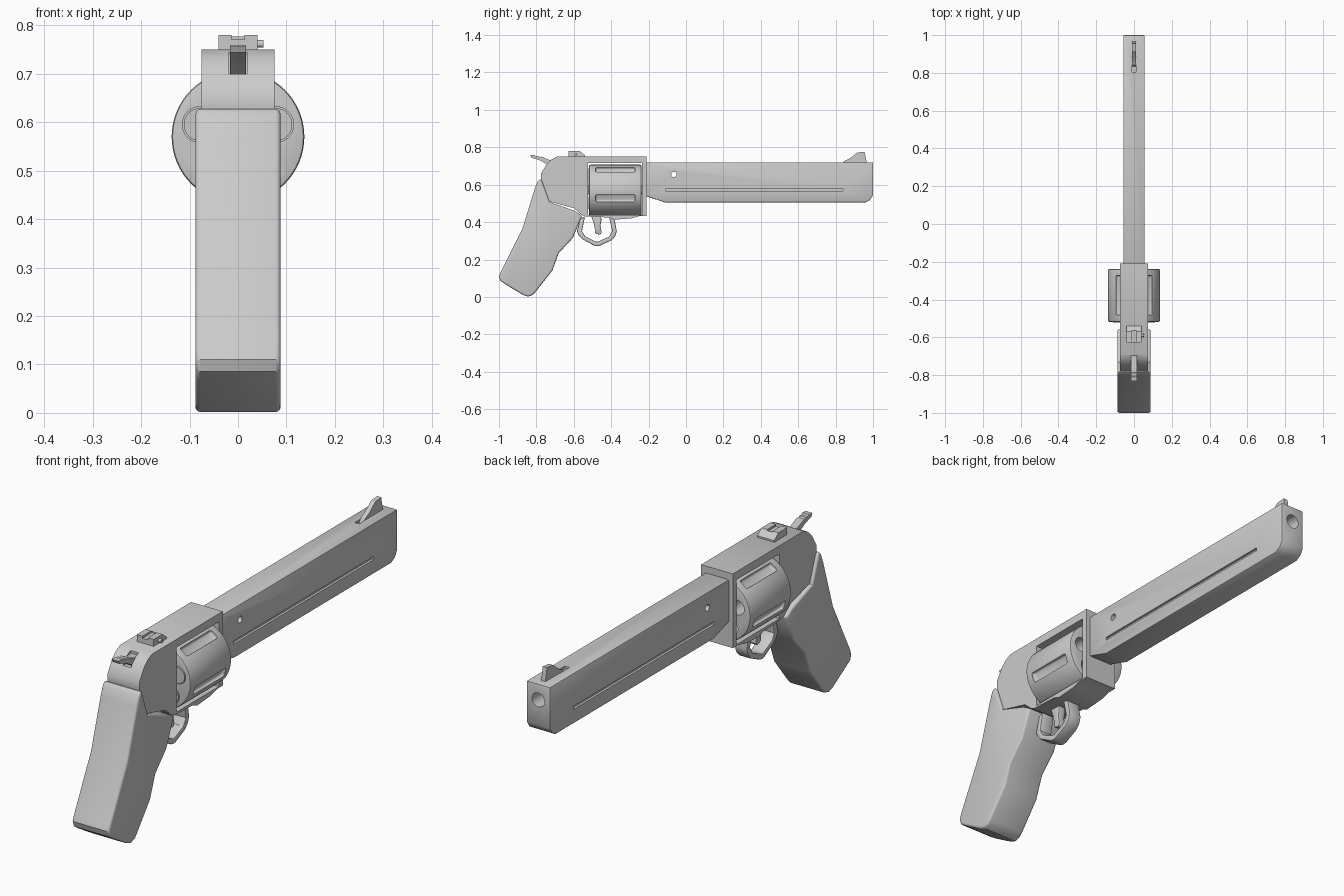
import bpy, bmesh
from math import pi, sin, cos, radians

if "Cube" in bpy.data.objects:
    bpy.data.objects.remove(bpy.data.objects["Cube"])


def finish(ob, bevel=0, segs=2, limit=50):
    bpy.ops.object.select_all(action='DESELECT')
    ob.select_set(True)
    bpy.context.view_layer.objects.active = ob
    if bevel:
        m = ob.modifiers.new("bevel", 'BEVEL')
        m.width, m.segments = bevel, segs
        m.limit_method, m.angle_limit = 'ANGLE', radians(limit)
        bpy.ops.object.modifier_apply(modifier=m.name)
    return ob


def prism(name, pts, hw, x=0, bevel=0, segs=2, limit=50):
    """Side profile of (y, z) points, extruded across x."""
    bm = bmesh.new()
    face = bm.faces.new([bm.verts.new((x - hw, y, z)) for y, z in pts])
    ext = bmesh.ops.extrude_face_region(bm, geom=[face])
    verts = [v for v in ext['geom'] if isinstance(v, bmesh.types.BMVert)]
    bmesh.ops.translate(bm, vec=(2 * hw, 0, 0), verts=verts)
    bmesh.ops.recalc_face_normals(bm, faces=bm.faces)
    me = bpy.data.meshes.new(name)
    bm.to_mesh(me)
    bm.free()
    ob = bpy.data.objects.new(name, me)
    bpy.context.collection.objects.link(ob)
    return finish(ob, bevel, segs, limit)


def box(name, x, y, z, **kw):
    """Box from (min, max) pairs."""
    pts = [(y[0], z[0]), (y[1], z[0]), (y[1], z[1]), (y[0], z[1])]
    return prism(name, pts, (x[1] - x[0]) / 2, (x[0] + x[1]) / 2, **kw)


def rod(name, r, length, loc, axis='Y', n=32, bevel=0):
    rot = (pi / 2, 0, 0) if axis == 'Y' else (0, pi / 2, 0)
    bpy.ops.mesh.primitive_cylinder_add(vertices=n, radius=r, depth=length,
                                        location=loc, rotation=rot)
    ob = bpy.context.object
    ob.name = name
    return finish(ob, bevel)


def cut(ob, cutter):
    cutter.hide_render = True
    finish(ob)
    m = ob.modifiers.new("cut", 'BOOLEAN')
    m.operation, m.solver, m.object = 'DIFFERENCE', 'EXACT', cutter
    bpy.ops.object.modifier_apply(modifier=m.name)
    bpy.data.objects.remove(cutter, do_unlink=True)


# Barrel with bore, cross hole, side grooves and sight slot
barrel = prism("barrel", [(-.22, .72), (1, .72), (1, .545), (.985, .52), (.96, .505),
                          (-.11, .505), (-.22, .54)], .056, bevel=.005)
cut(barrel, rod("bore_cutter", .03, .8, (0, .7, .652)))
cut(barrel, rod("hole_cutter", .014, .3, (0, -.065, .655), 'X', 24))
for s in (-1, 1):
    cut(barrel, box("groove_cutter", (s * .058 - .012, s * .058 + .012),
                    (-.11, .84), (.566, .58)))
cut(barrel, box("sight_slot_cutter", (-.011, .011), (.805, .87), (.708, .75)))
rod("bore_liner", .0305, .01, (0, .9, .652))

# Front sight
prism("front_sight", [(.83, .70), (.845, .725), (.875, .74), (.915, .772), (.955, .776),
                      (.966, .72), (.966, .70)], .010)

# Frame with cylinder window and hammer slot
frame = prism("frame", [(-.21, .75), (-.69, .75), (-.72, .735), (-.745, .71), (-.775, .66),
                        (-.775, .62), (-.73, .51), (-.60, .475), (-.56, .44), (-.54, .43),
                        (-.415, .425), (-.385, .413), (-.29, .42), (-.25, .432),
                        (-.21, .432)], .075)
cut(frame, box("window_cutter", (-.2, .2), (-.525, -.236), (.438, .715)))
cut(frame, box("hammer_slot_cutter", (-.019, .019), (-.85, -.70), (.70, .8)))

# Cylinder: five chambers, with flutes between them
CZ, R, RC = .57, .137, .082
drum = rod("cylinder", R, .28, (0, -.378, CZ), n=64, bevel=.007)
for i in range(5):
    a = radians(18 + 72 * i)
    x, z = RC * cos(a), CZ + RC * sin(a)
    cut(drum, rod("chamber_cutter", .031, .2, (x, -.24, z)))
    ring = rod("rim_recess_cutter", .037, .02, (x, -.518, z))
    cut(drum, ring)
    rod("cartridge_rim", .034, .016, (x, -.513, z))
    f = radians(54 + 72 * i)
    bpy.ops.mesh.primitive_cube_add(
        size=1, location=(R * cos(f), -.378, CZ + R * sin(f)), rotation=(0, pi / 2 - f, 0))
    flute = bpy.context.object
    flute.scale = (.042, .21, .032)
    bpy.ops.object.transform_apply(location=False, rotation=False, scale=True)
    cut(drum, finish(flute, .008, 3))
rod("cylinder_axle", .022, .31, (0, -.38, CZ))

# Grip
prism("grip", [(-.78, .632), (-.795, .615), (-.81, .575), (-.875, .363), (-.99, .135),
               (-1, .11), (-.992, .085), (-.965, .067), (-.87, .01), (-.845, .002),
               (-.82, .01), (-.805, .026), (-.715, .14), (-.68, .235), (-.605, .315),
               (-.555, .435), (-.60, .462), (-.73, .508), (-.77, .62)],
      .088, bevel=.010, segs=3, limit=60)

# Trigger guard and trigger
prism("trigger_guard", [(-.565, .42), (-.583, .352), (-.574, .33), (-.556, .31), (-.49, .274),
                        (-.476, .271), (-.46, .274), (-.396, .304), (-.378, .325), (-.37, .352),
                        (-.385, .43), (-.412, .43), (-.394, .352), (-.412, .322), (-.47, .296),
                        (-.482, .296), (-.54, .325), (-.556, .352), (-.54, .43)],
      .03, bevel=.005)
prism("trigger", [(-.51, .44), (-.495, .40), (-.488, .37), (-.486, .34), (-.46, .332),
                  (-.45, .345), (-.458, .38), (-.452, .41), (-.455, .44)], .016, bevel=.004)

# Hammer with serrated spur
prism("hammer", [(-.69, .735), (-.73, .732), (-.77, .75), (-.785, .748), (-.79, .754),
                 (-.805, .753), (-.81, .759), (-.832, .758), (-.825, .744), (-.785, .732),
                 (-.745, .71), (-.72, .69), (-.69, .69)], .0165)

# Rear sight with notch and adjusting screw
sight = prism("rear_sight", [(-.628, .74), (-.628, .780), (-.568, .780), (-.54, .757),
                             (-.54, .74)], .04)
cut(sight, box("notch_cutter", (-.013, .013), (-.65, -.565), (.771, .8)))
rod("sight_screw", .008, .03, (.038, -.59, .762), 'X', 16)

# Shading
for ob in bpy.context.scene.objects:
    finish(ob)
    bpy.ops.object.shade_smooth_by_angle(angle=radians(32))
